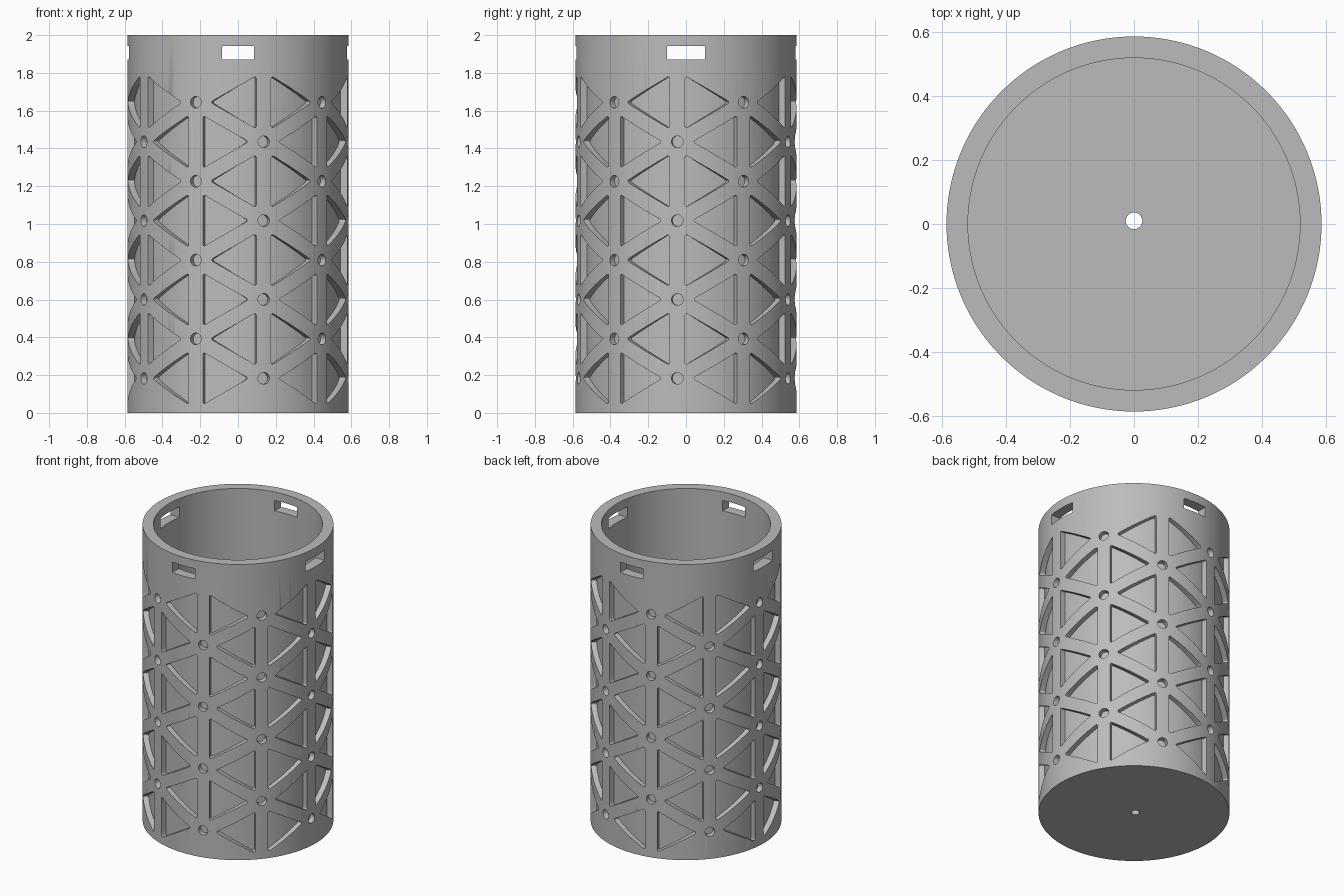
import bpy, bmesh, math
from math import pi, sin, cos, radians

cube = bpy.data.objects.get("Cube")
if cube:
    bpy.data.objects.remove(cube, do_unlink=True)

R, R_IN, HEIGHT, FLOOR = 0.585, 0.518, 2.0, 0.065
DEPTH = 0.035                  # pocket depth
STEP = radians(36)             # angle between lattice columns
START = radians(-4.5)
ROW, Z0 = 0.4175, 0.183        # spacing of nodes, lowest node
STRUT, FILLET = 0.040, 0.008   # half strut width, pocket corner radius

grey = bpy.data.materials.new("matte_grey")
grey.use_nodes = True
grey.diffuse_color = (0.5, 0.5, 0.5, 1)
bsdf = next(n for n in grey.node_tree.nodes if n.type == 'BSDF_PRINCIPLED')
bsdf.inputs["Base Color"].default_value = (0.5, 0.5, 0.5, 1)
bsdf.inputs["Roughness"].default_value = 0.7


def make_object(name, bm):
    bmesh.ops.recalc_face_normals(bm, faces=bm.faces)
    mesh = bpy.data.meshes.new(name)
    bm.to_mesh(mesh)
    bm.free()
    mesh.materials.append(grey)
    obj = bpy.data.objects.new(name, mesh)
    bpy.context.scene.collection.objects.link(obj)
    return obj


def cylinder(name, radius, z_low, z_high, y=0, segments=144):
    bm = bmesh.new()
    bmesh.ops.create_cone(bm, cap_ends=True, segments=segments, radius1=radius,
                          radius2=radius, depth=z_high - z_low)
    bmesh.ops.translate(bm, verts=bm.verts, vec=(0, y, (z_low + z_high) / 2))
    return make_object(name, bm)


def box(name, size, z):
    bm = bmesh.new()
    bmesh.ops.create_cube(bm, size=1)
    bmesh.ops.scale(bm, verts=bm.verts, vec=size)
    bmesh.ops.translate(bm, verts=bm.verts, vec=(0, 0, z))
    return make_object(name, bm)


def cut(target, cutter):
    mod = target.modifiers.new("cut", 'BOOLEAN')
    mod.operation = 'DIFFERENCE'
    mod.solver = 'EXACT'
    mod.object = cutter
    bpy.context.view_layer.objects.active = target
    bpy.ops.object.modifier_apply(modifier=mod.name)
    bpy.data.objects.remove(cutter, do_unlink=True)


def radial_prism(bm, outline, angle, z):
    """Wrap a flat outline (arc length, height) round the axis as a wedge."""
    def ring(r):
        return [bm.verts.new((r * cos(angle + u / R), r * sin(angle + u / R), z + v))
                for u, v in outline]
    inner, outer = ring(0.53), ring(0.63)
    mid_in = bm.verts.new((0.53 * cos(angle), 0.53 * sin(angle), z))
    mid_out = bm.verts.new((0.63 * cos(angle), 0.63 * sin(angle), z))
    n = len(outline)
    for i in range(n):
        j = (i + 1) % n
        bm.faces.new((inner[i], inner[j], outer[j], outer[i]))
        bm.faces.new((inner[j], inner[i], mid_in))
        bm.faces.new((outer[i], outer[j], mid_out))


def triangle_outline(side):
    """Rounded triangle with its upright edge towards side (+1 or -1)."""
    inradius = ROW * math.sqrt(3) / 6 - STRUT - FILLET
    arcs = []
    for k in range(3):
        a = pi + k * 2 * pi / 3          # corner direction, apex first
        cx, cy = 2 * inradius * cos(a), 2 * inradius * sin(a)
        arcs += [(cx + FILLET * cos(a + t * pi / 9), cy + FILLET * sin(a + t * pi / 9))
                 for t in range(-3, 4)]
    pts = []
    for (x1, y1), (x2, y2) in zip(arcs, arcs[1:] + arcs[:1]):
        parts = 6 if math.hypot(x2 - x1, y2 - y1) > 0.05 else 1
        pts += [(x1 + (x2 - x1) * i / parts, y1 + (y2 - y1) * i / parts)
                for i in range(parts)]
    stretch = STEP * R / (ROW * math.sqrt(3) / 2)
    return [(side * x * stretch, y) for x, y in pts]


# Wall pockets: triangles between the lattice struts, round dimples at the nodes
circle = [(0.031 * cos(i * pi / 12), 0.031 * sin(i * pi / 12)) for i in range(24)]
third = STEP / 6               # triangle centre, measured from mid cell
bm = bmesh.new()
for col in range(10):
    angle = START + col * STEP
    low = Z0 + (ROW / 2 if col % 2 else 0)           # nodes of this column
    other = Z0 + (0 if col % 2 else ROW / 2)         # nodes of its neighbours
    for row in range(4):
        radial_prism(bm, circle, angle, low + row * ROW)
        for side in (1, -1):
            radial_prism(bm, triangle_outline(-side), angle + side * 2 * third,
                         other + row * ROW)
pockets = make_object("pocket_cutter", bm)
cut(pockets, cylinder("core_cutter", R - DEPTH, -0.1, HEIGHT + 0.1))

# Cup body with cavity, drain hole, pockets and four rim slots
body = cylinder("lattice_cup", R, 0, HEIGHT)
cut(body, pockets)
cut(body, cylinder("cavity_cutter", R_IN, FLOOR, HEIGHT + 0.1))
cut(body, cylinder("drain_cutter", 0.026, -0.1, 0.2, y=0.01, segments=32))
cut(body, box("front_back_slot_cutter", (0.168, 2, 0.07), 1.907))
cut(body, box("side_slot_cutter", (2, 0.2, 0.07), 1.907))

bpy.ops.object.select_all(action='DESELECT')
body.select_set(True)
bpy.context.view_layer.objects.active = body
bpy.ops.object.shade_smooth_by_angle(angle=radians(30))
